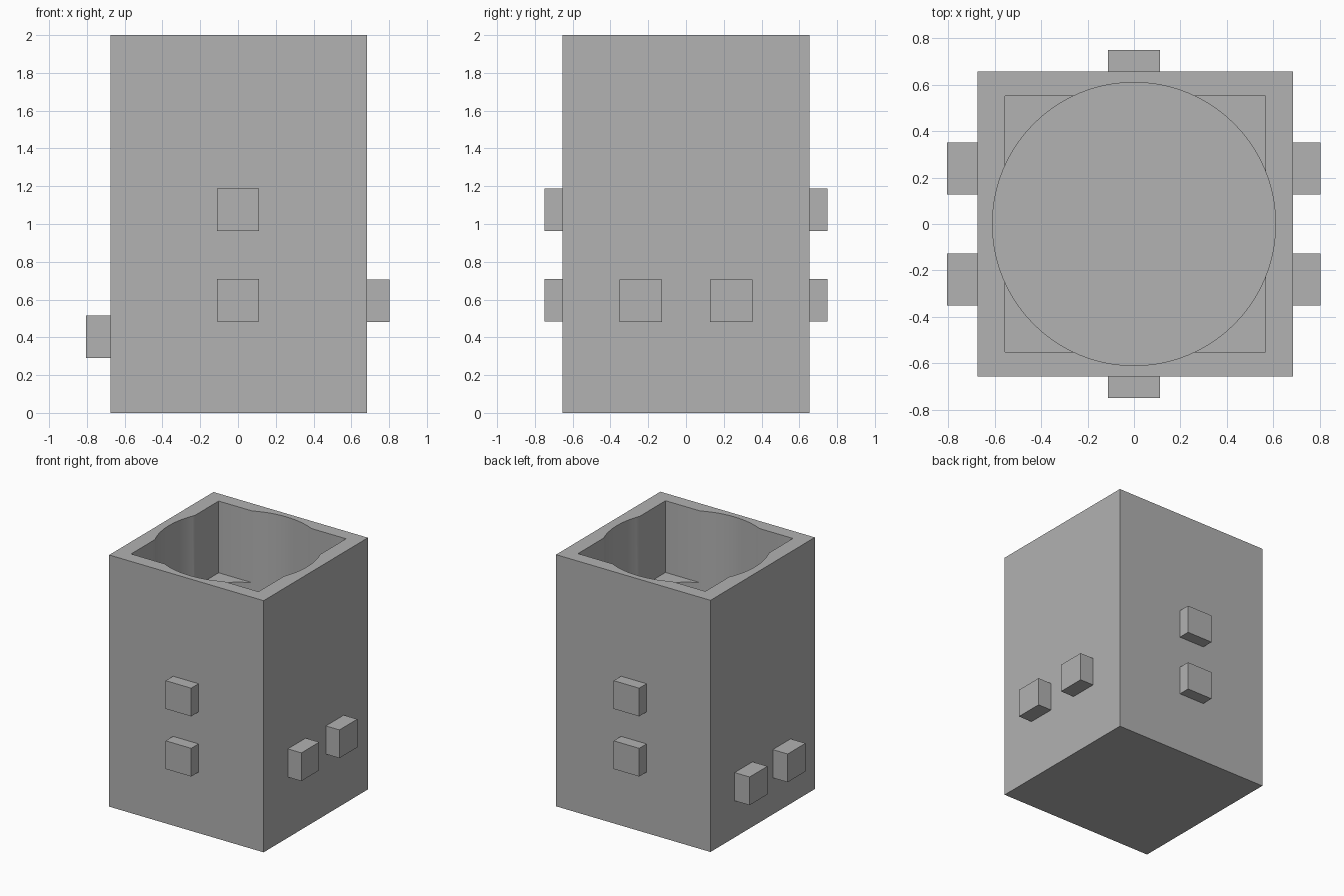
import bpy
import math

old = bpy.data.objects.get("Cube")
if old:
    bpy.data.objects.remove(old, do_unlink=True)

# One plain grey for everything
GREY = (0.445, 0.445, 0.445, 1.0)
grey = bpy.data.materials.new("plain grey")
grey.use_nodes = True
grey.diffuse_color = GREY
grey.node_tree.nodes["Principled BSDF"].inputs["Base Color"].default_value = GREY


def block(name, low, high):
    """Axis-aligned box between two corners."""
    centre = [(a + b) / 2 for a, b in zip(low, high)]
    bpy.ops.mesh.primitive_cube_add(size=1, location=centre)
    ob = bpy.context.object
    ob.name = name
    ob.scale = [b - a for a, b in zip(low, high)]
    bpy.ops.object.transform_apply(location=False, rotation=False, scale=True)
    ob.data.materials.append(grey)
    return ob


def cut(target, cutter):
    """Carve the cutter out of the target, then discard it."""
    cutter.hide_render = True
    mod = target.modifiers.new("cut", "BOOLEAN")
    mod.operation = "DIFFERENCE"
    mod.solver = "EXACT"
    mod.object = cutter
    bpy.context.view_layer.objects.active = target
    bpy.ops.object.modifier_apply(modifier=mod.name)
    bpy.data.objects.remove(cutter, do_unlink=True)


# Outer walls of the holder
LEFT, RIGHT, DEPTH, HEIGHT = -0.674, 0.684, 0.655, 2.0
body = block("holder_body", (LEFT, -DEPTH, 0), (RIGHT, DEPTH, HEIGHT))

# Shallow square recess with a ledge in each corner
LEDGE = 1.43
cut(body, block("square_recess", (-0.555, -0.55, LEDGE), (0.565, 0.55, 2.2)))

# Deep round well, slightly wider than the recess
FLOOR, TOP = 0.12, 2.3
bpy.ops.mesh.primitive_cylinder_add(vertices=96, radius=0.609, depth=TOP - FLOOR,
                                    location=(0, 0, (TOP + FLOOR) / 2))
well = bpy.context.object
well.name = "round_well"
well.data.materials.append(grey)
cut(body, well)

bpy.ops.object.select_all(action="DESELECT")
body.select_set(True)
bpy.context.view_layer.objects.active = body
bpy.ops.object.shade_smooth_by_angle(angle=math.radians(30))

# Square pegs: stacked pairs on front and back, side-by-side pairs on the sides
HALF, SINK = 0.112, 0.02
for level, z in (("lower", 0.597), ("upper", 1.075)):
    for side, y0, y1 in (("front", -0.748, -DEPTH + SINK), ("back", DEPTH - SINK, 0.748)):
        block(f"{side}_{level}_peg", (-HALF, y0, z - HALF), (HALF, y1, z + HALF))

for end, y in (("front", -0.239), ("back", 0.239)):
    for side, x0, x1, z in (("left", RIGHT - SINK, 0.803, 0.594),
                            ("right", -0.805, LEFT + SINK, 0.403)):
        block(f"{side}_{end}_peg", (x0, y - HALF, z - HALF), (x1, y + HALF, z + HALF))
